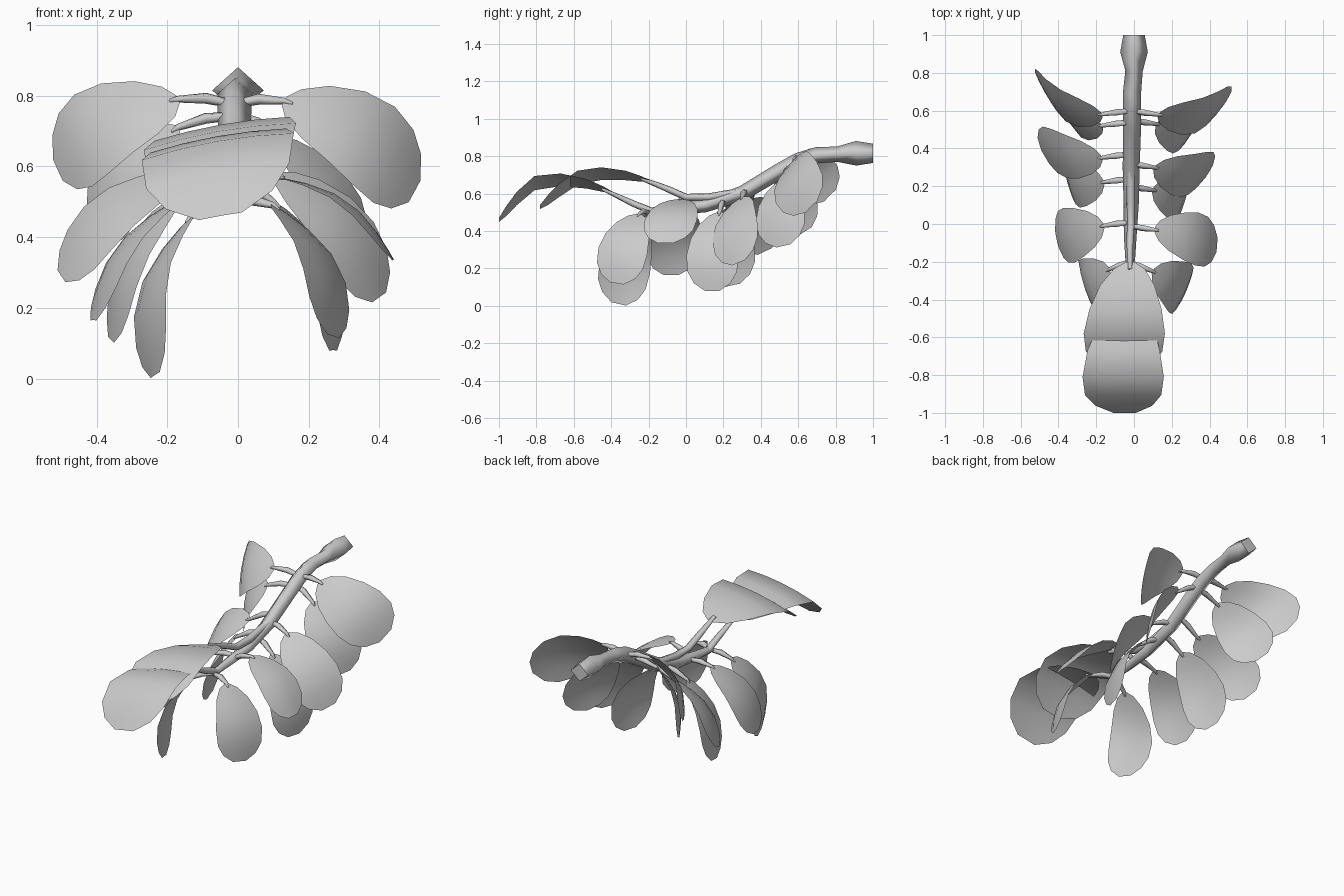
import bpy, bmesh, math
from mathutils import Vector as V

if "Cube" in bpy.data.objects:
    bpy.data.objects.remove(bpy.data.objects["Cube"])

grey = bpy.data.materials.new("plain grey")
grey.diffuse_color = (0.6, 0.6, 0.6, 1)
grey.use_nodes = True
grey.node_tree.nodes["Principled BSDF"].inputs["Base Color"].default_value = grey.diffuse_color


def finish(name, bm):
    me = bpy.data.meshes.new(name)
    bm.to_mesh(me)
    bm.free()
    me.materials.append(grey)
    for p in me.polygons:
        p.use_smooth = True
    ob = bpy.data.objects.new(name, me)
    bpy.context.collection.objects.link(ob)
    return ob


def tube(name, pts, radii, sides):
    """Tapered tube through the points, closed at both ends."""
    bm = bmesh.new()
    pts = [V(p) for p in pts]
    rings = []
    for i, p in enumerate(pts):
        tan = (pts[min(i + 1, len(pts) - 1)] - pts[max(i - 1, 0)]).normalized()
        side = tan.cross(V((0, 0, 1))).normalized()
        up = side.cross(tan)
        rings.append([bm.verts.new(p + radii[i] * (
            side * math.cos(k * math.tau / sides) + up * .9 * math.sin(k * math.tau / sides)))
            for k in range(sides)])
    for a, b in zip(rings, rings[1:]):
        for k in range(sides):
            n = (k + 1) % sides
            bm.faces.new((a[k], a[n], b[n], b[k]))
    bm.faces.new(rings[0])
    bm.faces.new(rings[-1])
    bmesh.ops.recalc_face_normals(bm, faces=bm.faces)
    ob = finish(name, bm)
    for p in ob.data.polygons:
        p.use_smooth = p.index < len(ob.data.polygons) - 2


def along(pts, t):
    """Point at fraction t of a polyline's length."""
    lens = [(b - a).length for a, b in zip(pts, pts[1:])]
    d = t * sum(lens)
    for a, b, l in zip(pts, pts[1:], lens):
        if d <= l + 1e-6:
            return a.lerp(b, d / l)
        d -= l
    return pts[-1]


# Egg-shaped blade outline: fraction of length, fraction of half width
OUTLINE = [(0, .1), (.06, .38), (.2, .67), (.4, .89), (.6, 1), (.78, .94),
           (.91, .70), (1, .28)]


def blade(name, pts, half, normal, cup=0.015):
    bm = bmesh.new()
    rows = []
    for t, w in OUTLINE:
        c = along(pts, t)
        rows.append([bm.verts.new(c + half * (w * u) - normal * (cup * (w * u) ** 2))
                     for u in (-1, -.5, 0, .5, 1)])
    for a, b in zip(rows, rows[1:]):
        for k in range(4):
            f = bm.faces.new((a[k], a[k + 1], b[k + 1], b[k]))
            f.normal_update()
            if f.normal.dot(normal) < 0:
                f.normal_flip()
    finish(name, bm)


# Main stem with swollen end
stem = [(0, 1, .815), (0, .91, .815), (0, .81, .81), (-.01, .7, .805), (-.01, .6, .775),
        (-.01, .5, .72), (-.015, .3, .6), (-.015, .1, .535), (-.02, -.06, .515),
        (-.02, -.2, .5)]
tube("main_stem", stem, [.057, .073, .046, .048, .048, .047, .045, .04, .034, .025], 4)


def stem_at(y):
    for a, b in zip(stem, stem[1:]):
        if b[1] <= y <= a[1]:
            return V(a).lerp(V(b), (a[1] - y) / (a[1] - b[1]))
    return V(stem[-1])


# Side leaflets: base, tip, half-width vector, arch height
leaves = {
    "right_leaf_1": ((.13, .58, .785), (.50, .67, .53), (.06, .11, .11), .08),
    "right_leaf_2": ((.12, .53, .68), (.33, .52, .32), (.07, .13, .03), .06),
    "right_leaf_3": ((.11, .30, .58), (.40, .28, .23), (.07, .12, .05), .065),
    "right_leaf_4": ((.10, .18, .50), (.27, .14, .08), (.04, .14, 0), .075),
    "right_leaf_5": ((.11, -.03, .57), (.44, -.11, .335), (.01, .14, 0), .06),
    "right_leaf_6": ((.10, -.25, .49), (.27, -.37, .12), (.06, .13, -.02), .07),
    "left_leaf_1": ((-.17, .58, .79), (-.51, .77, .59), (-.05, .11, .11), .08),
    "left_leaf_2": ((-.17, .52, .71), (-.40, .64, .40), (-.06, .11, .07), .06),
    "left_leaf_3": ((-.17, .35, .57), (-.50, .42, .29), (-.04, .13, .06), .06),
    "left_leaf_4": ((-.16, .22, .52), (-.36, .25, .11), (-.03, .14, .03), .06),
    "left_leaf_5": ((-.16, -.01, .51), (-.41, -.08, .165), (-.03, .145, .0), .06),
    "left_leaf_6": ((-.13, -.24, .46), (-.235, -.36, .01), (-.045, .135, -.03), .08),
}
for name, (b, t, w, arch) in leaves.items():
    b, t, w = V(b), V(t), V(w)
    n = (t - b).cross(w).normalized()
    if n.dot(V((math.copysign(1, b.x), 0, 1))) < 0:
        n = -n
    pts = [b.lerp(t, k / 12) + n * arch * math.sin(math.pi * k / 12) for k in range(13)]
    blade(name, pts, w, n)
    # Short stalk joining the leaflet to the stem
    s = stem_at(b.y + .02)
    mid = s.lerp(b, .5) + V((0, 0, .01))
    end = b + (pts[1] - b) * .6
    tube(name.replace("leaf", "stalk"), [s, mid, b, end], [.013, .018, .011, .005], 5)

# Two terminal leaves with long stalks, rolled slightly to one side
ends = {
    "upper_end_leaf": [(-.02, -.2, .67), (-.04, -.35, .71), (-.05, -.5, .722),
                       (-.055, -.6, .695), (-.055, -.7, .615), (-.05, -.78, .53)],
    "lower_end_leaf": [(-.03, -.4, .61), (-.045, -.55, .665), (-.06, -.7, .69),
                       (-.06, -.82, .67), (-.06, -.92, .575), (-.05, -1, .46)],
}
for name, pts in ends.items():
    blade(name, [V(p) for p in pts], V((.215, 0, .038)), V((-.17, -.2, .96)), .016)
tube("upper_end_stalk", [(-.015, .3, .61), (-.015, .12, .58), (-.015, 0, .58),
                         (-.02, -.1, .625), (-.02, -.24, .68)],
     [.025, .024, .022, .02, .012], 5)
tube("lower_end_stalk", [(-.02, -.17, .5), (-.02, -.28, .545), (-.03, -.45, .625)],
     [.022, .02, .01], 5)
